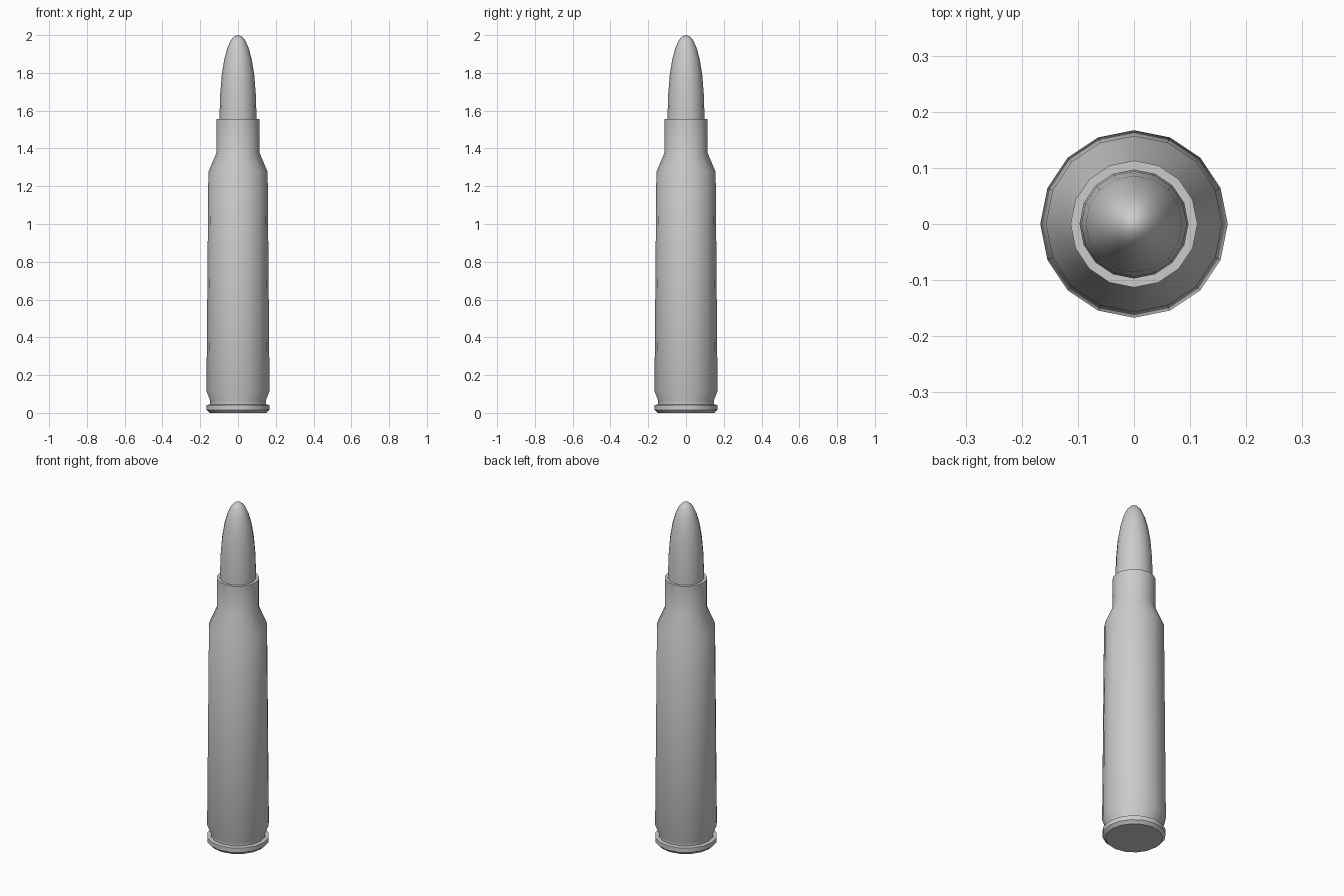
import bpy, bmesh, math

if "Cube" in bpy.data.objects:
    bpy.data.objects.remove(bpy.data.objects["Cube"])

SIDES = 16


def lathe(name, profile, sharp=30):
    """Revolve (radius, height) points around z; radius 0 makes a pole."""
    bm = bmesh.new()
    rings = []
    for r, z in profile:
        if r == 0:
            rings.append([bm.verts.new((0, 0, z))] * SIDES)
        else:
            rings.append([bm.verts.new((r * math.cos(2 * math.pi * i / SIDES),
                                        r * math.sin(2 * math.pi * i / SIDES), z))
                          for i in range(SIDES)])
    for a, b in zip(rings, rings[1:]):
        for i in range(SIDES):
            j = (i + 1) % SIDES
            bm.faces.new(list(dict.fromkeys((a[i], a[j], b[j], b[i]))))
    bmesh.ops.recalc_face_normals(bm, faces=bm.faces)
    mesh = bpy.data.meshes.new(name)
    bm.to_mesh(mesh)
    bm.free()
    obj = bpy.data.objects.new(name, mesh)
    bpy.context.collection.objects.link(obj)
    bpy.context.view_layer.objects.active = obj
    obj.select_set(True)
    bpy.ops.object.shade_smooth_by_angle(angle=math.radians(sharp))
    obj.select_set(False)
    return obj


# Case: base, rim, groove, tapered body, shoulder, neck and flat mouth
lathe("case", [
    (0, 0), (0.15, 0), (0.166, 0.016), (0.166, 0.042), (0.147, 0.045),
    (0.147, 0.065), (0.167, 0.115), (0.157, 1.275), (0.113, 1.38),
    (0.113, 1.555), (0.096, 1.555), (0.096, 1.5)])

# Rounded pointed tip seated in the neck
lathe("tip", [
    (0, 1.5), (0.097, 1.5), (0.097, 1.6), (0.094, 1.69), (0.086, 1.79),
    (0.073, 1.87), (0.057, 1.93), (0.038, 1.973), (0.018, 1.994), (0, 2.0)], 40)
